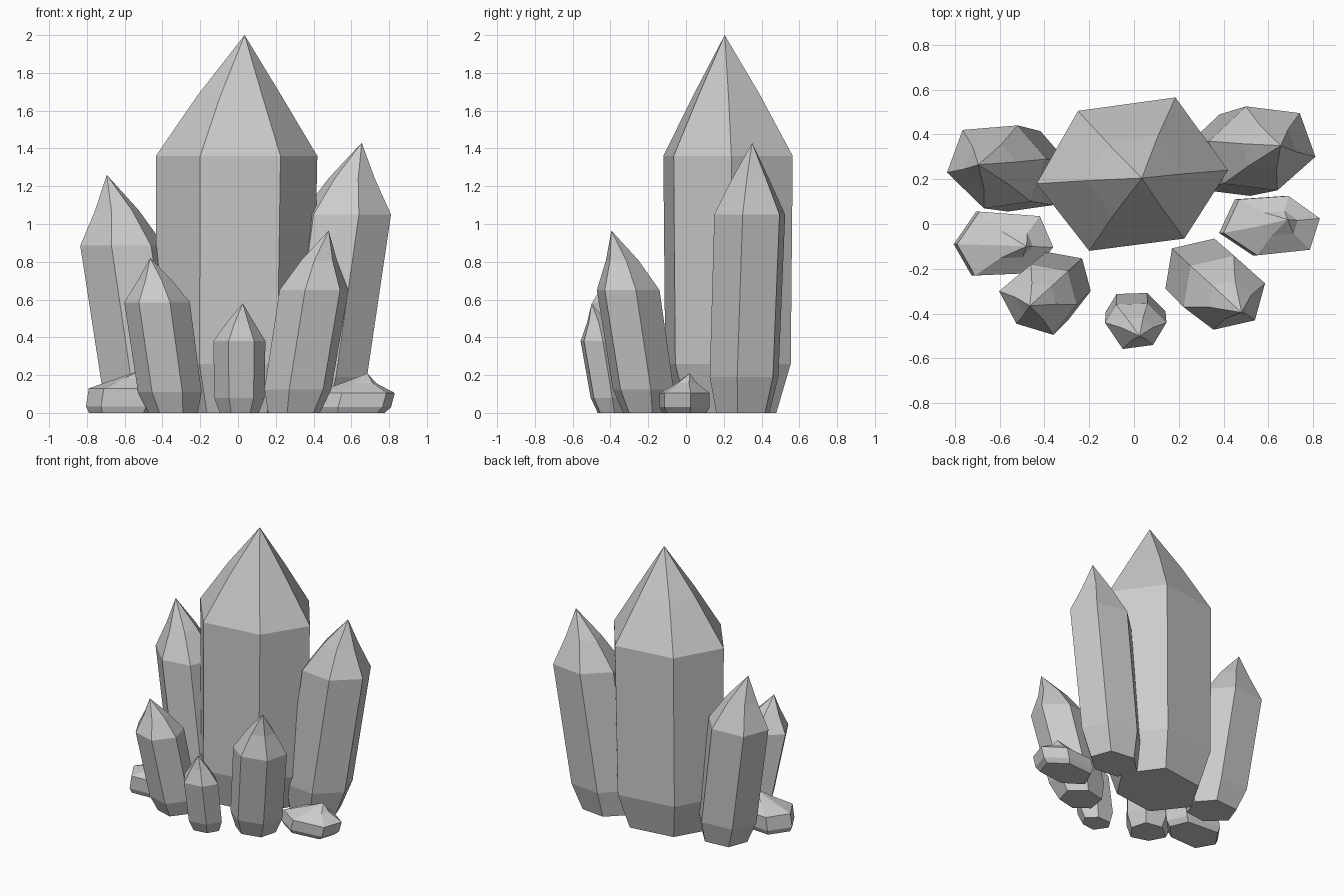
import bpy, bmesh
from mathutils import Vector

if "Cube" in bpy.data.objects:
    bpy.data.objects.remove(bpy.data.objects["Cube"])


def crystal(name, ring, z_shoulder, apex, low_shift, z_low, low_scale=0.97,
            base_scale=0.75, mid_scale=0.52):
    """Leaning six-sided crystal: base, low ring, shoulder ring, tip ring, apex.
    ring = plan outline of the shoulder; low_shift = plan offset of the low ring."""
    pts = [Vector(p) for p in ring]
    c = sum(pts, Vector((0, 0))) / len(pts)
    shift = Vector(low_shift)
    base_shift = shift * z_shoulder / (z_shoulder - z_low)
    lean = (Vector(apex[:2]) - c) * 0.35
    levels = [(0, base_scale, base_shift), (z_low, low_scale, shift),
              (z_shoulder, 1, Vector((0, 0))),
              ((z_shoulder + apex[2]) / 2, mid_scale, lean)]
    bm = bmesh.new()
    rows = []
    for z, s, off in levels:
        rows.append([bm.verts.new((*(c + off + (p - c) * s), z)) for p in pts])
    top = bm.verts.new(apex)
    n = len(pts)
    bm.faces.new(rows[0])
    for i in range(n):
        j = (i + 1) % n
        for a, b in zip(rows, rows[1:]):
            bm.faces.new((a[i], a[j], b[j], b[i]))
        bm.faces.new((rows[-1][i], rows[-1][j], top))
    bmesh.ops.recalc_face_normals(bm, faces=bm.faces)
    mesh = bpy.data.meshes.new(name)
    bm.to_mesh(mesh)
    bm.free()
    bpy.context.collection.objects.link(bpy.data.objects.new(name, mesh))


# Large central crystal
crystal("main_crystal",
        [(.42, .24), (.185, .565), (-.25, .505), (-.435, .18), (-.2, -.12), (.225, -.065)],
        1.36, (.035, .205, 2.0), (-.01, 0), .26)

# Tall crystals behind on either side
crystal("back_right_crystal",
        [(.81, .30), (.74, .495), (.50, .525), (.335, .37), (.40, .18), (.64, .15)],
        1.05, (.655, .35, 1.43), (-.12, -.03), .19)
crystal("back_left_crystal",
        [(-.39, .29), (-.52, .44), (-.765, .42), (-.835, .23), (-.67, .07), (-.46, .10)],
        .885, (-.695, .265, 1.26), (.105, -.02), .16)

# Medium and small crystals in front
crystal("front_right_crystal",
        [(.585, -.265), (.445, -.14), (.25, -.185), (.22, -.37), (.355, -.472), (.54, -.43)],
        .65, (.48, -.395, .965), (-.085, .08), .125)
crystal("front_left_crystal",
        [(-.255, -.36), (-.295, -.21), (-.46, -.18), (-.602, -.30), (-.525, -.445), (-.36, -.495)],
        .585, (-.465, -.365, .82), (.067, .06), .11)
crystal("front_small_crystal",
        [(.145, -.44), (.06, -.355), (-.08, -.36), (-.13, -.44), (-.05, -.558), (.085, -.54)],
        .38, (.025, -.50, .58), (0, .05), .08)

# Flat shards at the sides
crystal("right_shard",
        [(.83, .025), (.69, .125), (.47, .11), (.40, -.04), (.55, -.14), (.785, -.115)],
        .105, (.685, .02, .21), (-.02, 0), .03, 1, .88, .42)
crystal("left_shard",
        [(-.36, -.105), (-.42, .035), (-.69, .055), (-.79, -.09), (-.71, -.23), (-.47, -.22)],
        .13, (-.48, -.10, .24), (-.015, 0), .035, 1, .9, .42)
